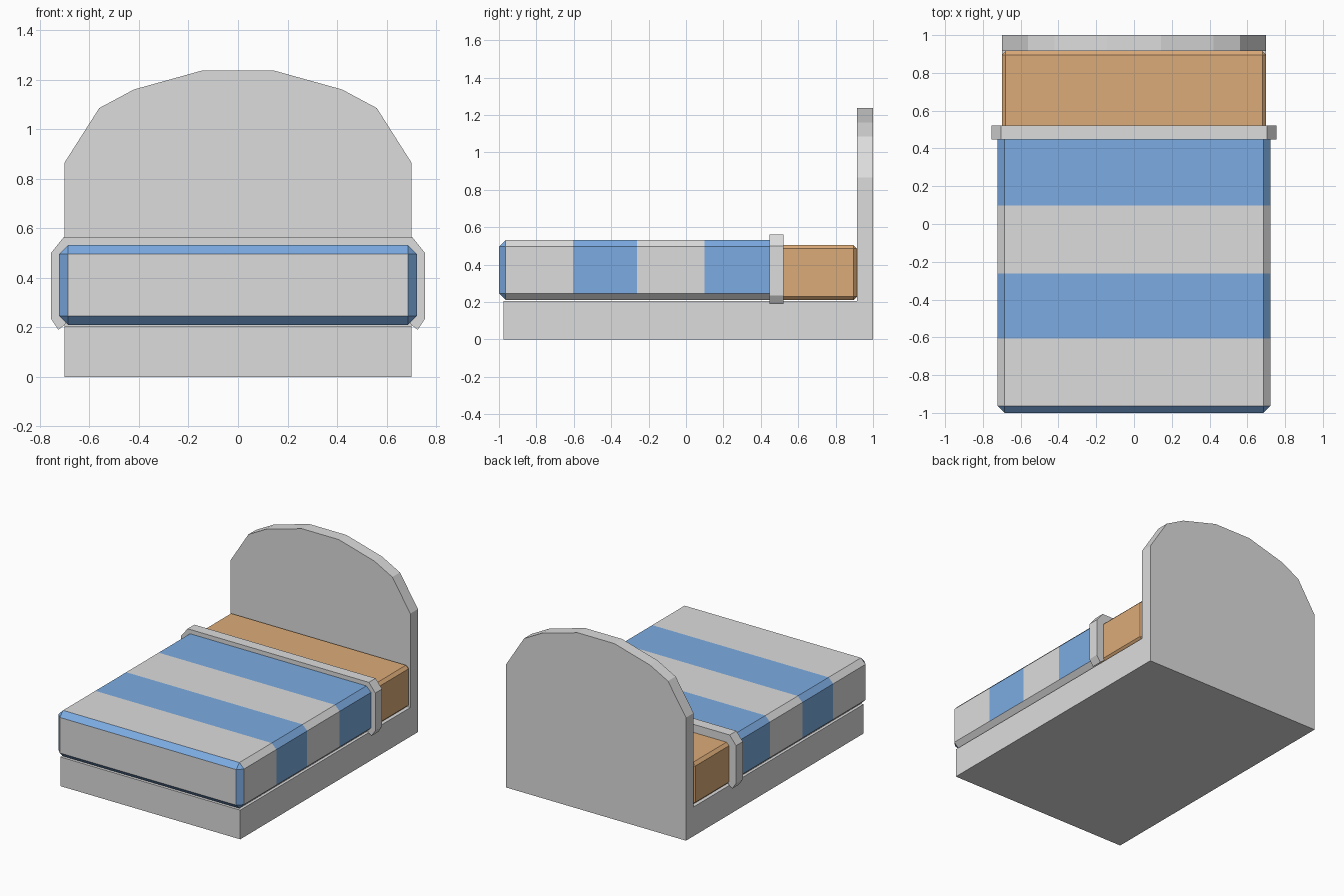
import bpy, bmesh

if "Cube" in bpy.data.objects:
    bpy.data.objects.remove(bpy.data.objects["Cube"])


def material(name, rgb):
    m = bpy.data.materials.new(name)
    m.diffuse_color = (*rgb, 1.0)
    m.use_nodes = True
    m.node_tree.nodes["Principled BSDF"].inputs["Base Color"].default_value = m.diffuse_color
    return m


GREY = material("light grey", (0.72, 0.72, 0.72))
BLUE = material("soft blue", (0.20, 0.41, 0.76))
TAN = material("warm tan", (0.72, 0.41, 0.19))


def finish(bm, name, *mats):
    bmesh.ops.recalc_face_normals(bm, faces=bm.faces[:])
    mesh = bpy.data.meshes.new(name)
    bm.to_mesh(mesh)
    bm.free()
    for m in mats:
        mesh.materials.append(m)
    obj = bpy.data.objects.new(name, mesh)
    bpy.context.collection.objects.link(obj)
    return obj


def box(half_x, y0, y1, z0, z1, bevel=0.0):
    bm = bmesh.new()
    bmesh.ops.create_cube(bm, size=1.0)
    for v in bm.verts:
        v.co.x *= 2 * half_x
        v.co.y = y0 if v.co.y < 0 else y1
        v.co.z = z0 if v.co.z < 0 else z1
    if bevel:
        bmesh.ops.bevel(bm, geom=bm.edges[:], offset=bevel, segments=1,
                        profile=0.5, affect='EDGES')
    return bm


def extruded_profile(half, y0, y1):
    """Mirror a half outline (x, z) and extrude it along y."""
    pts = half + [(-x, z) for x, z in reversed(half)]
    bm = bmesh.new()
    face = bm.faces.new([bm.verts.new((x, y0, z)) for x, z in pts])
    ext = bmesh.ops.extrude_face_region(bm, geom=[face], use_keep_orig=True)
    for g in ext["geom"]:
        if isinstance(g, bmesh.types.BMVert):
            g.co.y = y1
    return bm


# Bed frame and arched headboard
finish(box(0.70, -0.975, 0.915, 0.0, 0.205), "bed_base", GREY)
headboard = [(0.70, 0.0), (0.70, 0.865), (0.56, 1.085), (0.42, 1.16), (0.143, 1.237)]
finish(extruded_profile(headboard, 0.915, 1.0), "headboard", GREY)

# Mattress
finish(box(0.70, -0.94, 0.915, 0.21, 0.505, 0.02), "mattress", TAN)

# Striped blanket: cut at the stripe edges, then colour by position
bm = box(0.722, -1.0, 0.50, 0.21, 0.532, 0.036)
cuts = (-0.605, -0.262, 0.098)
for y in cuts:
    bmesh.ops.bisect_plane(bm, geom=bm.verts[:] + bm.edges[:] + bm.faces[:],
                           plane_co=(0, y, 0), plane_no=(0, 1, 0))
bm.normal_update()
for f in bm.faces:
    y = f.calc_center_median().y
    n = f.normal
    if y < -0.96:
        # front bevel is blue, the flat front stays grey
        f.material_index = 0 if n.y < -0.95 else 1
    elif n.z > -0.3:
        f.material_index = sum(y > c for c in cuts) % 2
finish(bm, "blanket", GREY, BLUE)

# Folded-over blanket edge
fold = [(0.70, 0.21), (0.725, 0.19), (0.755, 0.235), (0.755, 0.50), (0.705, 0.562)]
inner = [(0.66, 0.48), (0.68, 0.24)]
half = list(reversed(inner)) + fold
pts = [(0.0, 0.48)] + list(reversed(half[:2])) + fold + [(0.0, 0.562)]
bm = bmesh.new()
for s in (1, -1):
    face = bm.faces.new([bm.verts.new((s * x, 0.447, z)) for x, z in pts])
bmesh.ops.remove_doubles(bm, verts=bm.verts[:], dist=0.0001)
ext = bmesh.ops.extrude_face_region(bm, geom=bm.faces[:], use_keep_orig=True)
for g in ext["geom"]:
    if isinstance(g, bmesh.types.BMVert):
        g.co.y = 0.522
finish(bm, "blanket_fold", GREY)
